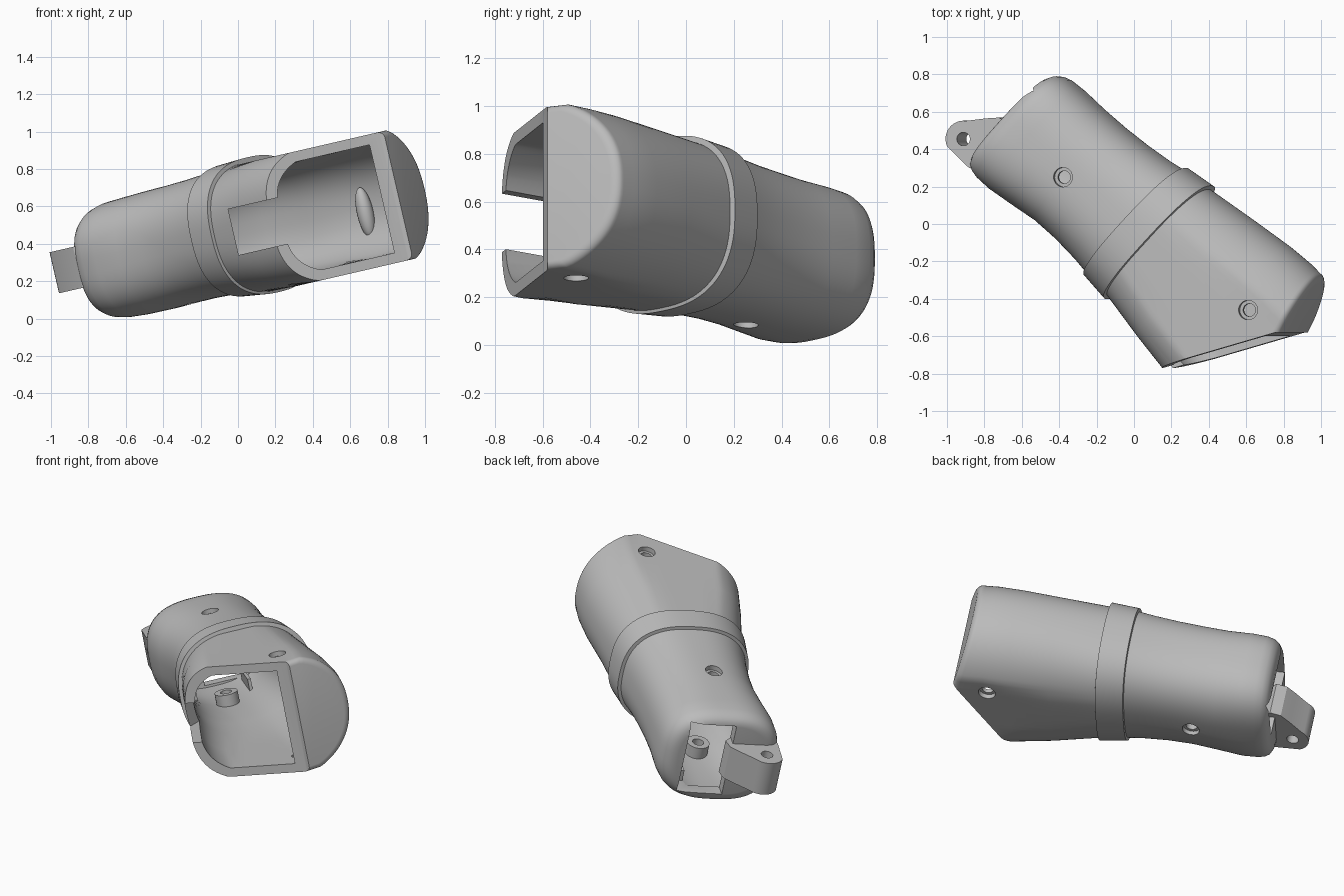
import bpy, bmesh, math
from mathutils import Matrix, Vector

if "Cube" in bpy.data.objects:
    bpy.data.objects.remove(bpy.data.objects["Cube"])

# Frames: TILT leans the model, BODY also turns x along the tube
TILT = Matrix.Translation((0, 0, 0.49)) @ Matrix.Rotation(math.radians(-13), 4, 'Y')
BODY = TILT @ Matrix.Rotation(math.radians(-43.1), 4, 'Z')

grey = bpy.data.materials.new("plain_grey")
grey.use_nodes = True
grey.diffuse_color = (0.5, 0.5, 0.5, 1)
grey.node_tree.nodes["Principled BSDF"].inputs["Base Color"].default_value = (0.5, 0.5, 0.5, 1)


def finish(name, bm, frame):
    bmesh.ops.recalc_face_normals(bm, faces=bm.faces)
    bm.transform(frame)
    mesh = bpy.data.meshes.new(name)
    bm.to_mesh(mesh)
    bm.free()
    mesh.materials.append(grey)
    ob = bpy.data.objects.new(name, mesh)
    bpy.context.collection.objects.link(ob)
    return ob


def prism(name, points, z0, z1, frame):
    bm = bmesh.new()
    face = bm.faces.new([bm.verts.new((x, y, z0)) for x, y in points])
    out = bmesh.ops.extrude_face_region(bm, geom=[face])
    top = [v for v in out["geom"] if isinstance(v, bmesh.types.BMVert)]
    bmesh.ops.translate(bm, verts=top, vec=(0, 0, z1 - z0))
    return finish(name, bm, frame)


def box(name, x0, x1, y0, y1, z0, z1, frame):
    return prism(name, [(x0, y0), (x1, y0), (x1, y1), (x0, y1)], z0, z1, frame)


def circle(x, y, r, n=32):
    return [(x + r * math.cos(2 * math.pi * i / n), y + r * math.sin(2 * math.pi * i / n))
            for i in range(n)]


def combine(target, tool):
    mod = target.modifiers.new("combine", 'BOOLEAN')
    mod.operation, mod.solver, mod.object = 'DIFFERENCE', 'EXACT', tool
    bpy.context.view_layer.objects.active = target
    bpy.ops.object.modifier_apply(modifier=mod.name)
    bpy.data.objects.remove(tool)


def tube(name, sections, inset, cap_shift, rounding):
    """Loft of rounded sections with flattened top and bottom and a slanted cap."""
    bm = bmesh.new()
    count, rings = 96, []
    for s, t0, t1, z0, z1 in sections:
        front = s > 0.167
        low, high = (-0.378, 0.325) if front else (-1, 1)
        ring = []
        for i in range(count):
            a = 2 * math.pi * i / count
            c, d = math.cos(a), math.sin(a)
            # The open side is squarer than the closed side
            n = 2.7 if s < -0.6 else 2.5
            if s > 0.4:
                n = 3.1 if c < 0 else 2.25
            t = (t0 + t1) / 2 + ((t1 - t0) / 2 - inset) * math.copysign(abs(c) ** (2 / n), c)
            z = (z0 + z1) / 2 + ((z1 - z0) / 2 - inset) * math.copysign(abs(d) ** (2 / n), d)
            ring.append(bm.verts.new((s, t, min(max(z, low + inset), high - inset))))
        rings.append(ring)
    for a, b in zip(rings, rings[1:]):
        for i in range(count):
            j = (i + 1) % count
            bm.faces.new((a[i], a[j], b[j], b[i]))
    bm.faces.new(rings[0])
    bm.faces.new(rings[-1])
    # Slanted cap, then a rounded rim built from shrinking extrusions
    turn = Matrix.Rotation(math.radians(43.1), 3, 'Z')
    normal = turn @ Vector((0.885, -0.465, 0))
    point = turn @ Vector((1.02, -0.3, 0)) - normal * (cap_shift + rounding)
    cut = bmesh.ops.bisect_plane(bm, geom=bm.verts[:] + bm.edges[:] + bm.faces[:],
                                 plane_co=point, plane_no=normal, clear_outer=True)
    edges = [e for e in cut["geom_cut"] if isinstance(e, bmesh.types.BMEdge)]
    cap = bmesh.ops.contextual_create(bm, geom=edges)["faces"][0]
    if rounding:
        cap.normal_update()
        start = {v.index: v.co.copy() for v in cap.verts}
        centre = sum((v.co for v in cap.verts), Vector()) / len(start)
        base = [v.co.copy() for v in cap.verts]
        for step in range(1, 6):
            a = math.radians(18 * step)
            cap = bmesh.ops.extrude_discrete_faces(bm, faces=[cap])["faces"][0]
            shrink = 1 - rounding * (1 - math.cos(a)) / 0.38
            for v, co in zip(cap.verts, base):
                v.co = centre + (co - centre) * shrink + normal * rounding * math.sin(a)
    return finish(name, bm, BODY)


# Sections along the tube: position, side limits, bottom and top
REAR = [(-0.878, -0.325, 0.22, -0.27, 0.215), (-0.873, -0.355, 0.25, -0.3, 0.24),
        (-0.857, -0.38, 0.28, -0.322, 0.262), (-0.83, -0.395, 0.3, -0.335, 0.278),
        (-0.79, -0.402, 0.314, -0.342, 0.288)]
WAIST = [(-0.7, -0.4, 0.322, -0.347, 0.292), (-0.55, -0.378, 0.325, -0.348, 0.298),
         (-0.4, -0.352, 0.333, -0.344, 0.302), (-0.25, -0.346, 0.348, -0.343, 0.308),
         (-0.1, -0.352, 0.37, -0.348, 0.318), (-0.003, -0.362, 0.39, -0.355, 0.326)]
COLLAR = [(0, -0.38, 0.41, -0.372, 0.345), (0.165, -0.395, 0.435, -0.388, 0.352)]
FRONT = [(0.168, -0.375, 0.41, -0.375, 0.33), (0.45, -0.415, 0.455, -0.388, 0.35),
         (0.7, -0.45, 0.488, -0.41, 0.36), (0.85, -0.455, 0.498, -0.415, 0.362),
         (1, -0.46, 0.49, -0.415, 0.362), (1.6, -0.46, 0.48, -0.415, 0.362)]

# Hollow shell
shell = tube("limb_shell", REAR + WAIST + COLLAR + FRONT, 0, 0, 0.035)
cavity = tube("cavity", [(-0.8, -0.39, 0.312, -0.34, 0.285)] + WAIST + FRONT, 0.055, 0.07, 0)
combine(shell, cavity)

# Front opening, side notch and rear window
combine(shell, prism("opening_cut", [(1.5, -0.58), (0.85, -0.58), (-0.05, -0.836),
                                     (-0.05, -1.5), (1.5, -1.5)], -0.8, 0.8, TILT))
combine(shell, box("notch_cut", -0.03, 0.5, -1.2, -0.36, -0.147, 0.105, TILT))
combine(shell, box("window_cut", -1.1, -0.75, -0.1, 0.18, -0.27, 0.22, BODY))

# Screw holes through top and bottom with recessed heads
for s, t, high, low in ((-0.405, -0.036, 0.302, -0.344), (0.826, 0.143, 0.325, -0.378)):
    combine(shell, prism("screw_cut", circle(s, t, 0.034), -0.8, 0.8, BODY))
    combine(shell, prism("head_cut", circle(s, t, 0.052), high - 0.03, 0.8, BODY))
    combine(shell, prism("head_cut", circle(s, t, 0.052), -0.8, low + 0.03, BODY))

# Screw boss on the inner floor
boss = prism("screw_boss", circle(-0.405, -0.036, 0.07), -0.3, -0.215, BODY)
combine(boss, prism("boss_cut", circle(-0.405, -0.036, 0.034), -0.8, 0.8, BODY))

# Hinge lug at the rear end
arc = [(-0.978 + 0.098 * math.cos(a), -0.293 + 0.098 * math.sin(a))
       for a in (math.radians(125 + 10 * i) for i in range(13))]
lug = prism("hinge_lug", [(-0.85, -0.06), (-0.915, -0.077), (-0.965, -0.13)] + arc
            + [(-0.85, -0.385), (-0.81, -0.36), (-0.81, -0.1)], -0.13, 0.095, BODY)
combine(lug, prism("pin_cut", circle(-0.978, -0.293, 0.036), -0.5, 0.5, BODY))

# Ribs and stop on the inner walls
for side in (-1, 1):
    box("inner_rib", -0.75, -0.5, side * 0.17 - 0.05, side * 0.17 - 0.03, -0.3, -0.2, BODY)
bm = bmesh.new()
bmesh.ops.create_uvsphere(bm, u_segments=20, v_segments=12, radius=1)
bm.transform(Matrix.Translation((0.68, -0.1, -0.08)) @ Matrix.Diagonal((0.045, 0.05, 0.14, 1)))
finish("inner_stop", bm, TILT)

# Smooth shading with sharp edges kept
for ob in bpy.context.collection.objects:
    if ob.type == 'MESH' and grey.name in ob.data.materials:
        bpy.ops.object.select_all(action='DESELECT')
        ob.select_set(True)
        bpy.context.view_layer.objects.active = ob
        bpy.ops.object.shade_smooth_by_angle(angle=math.radians(30))
